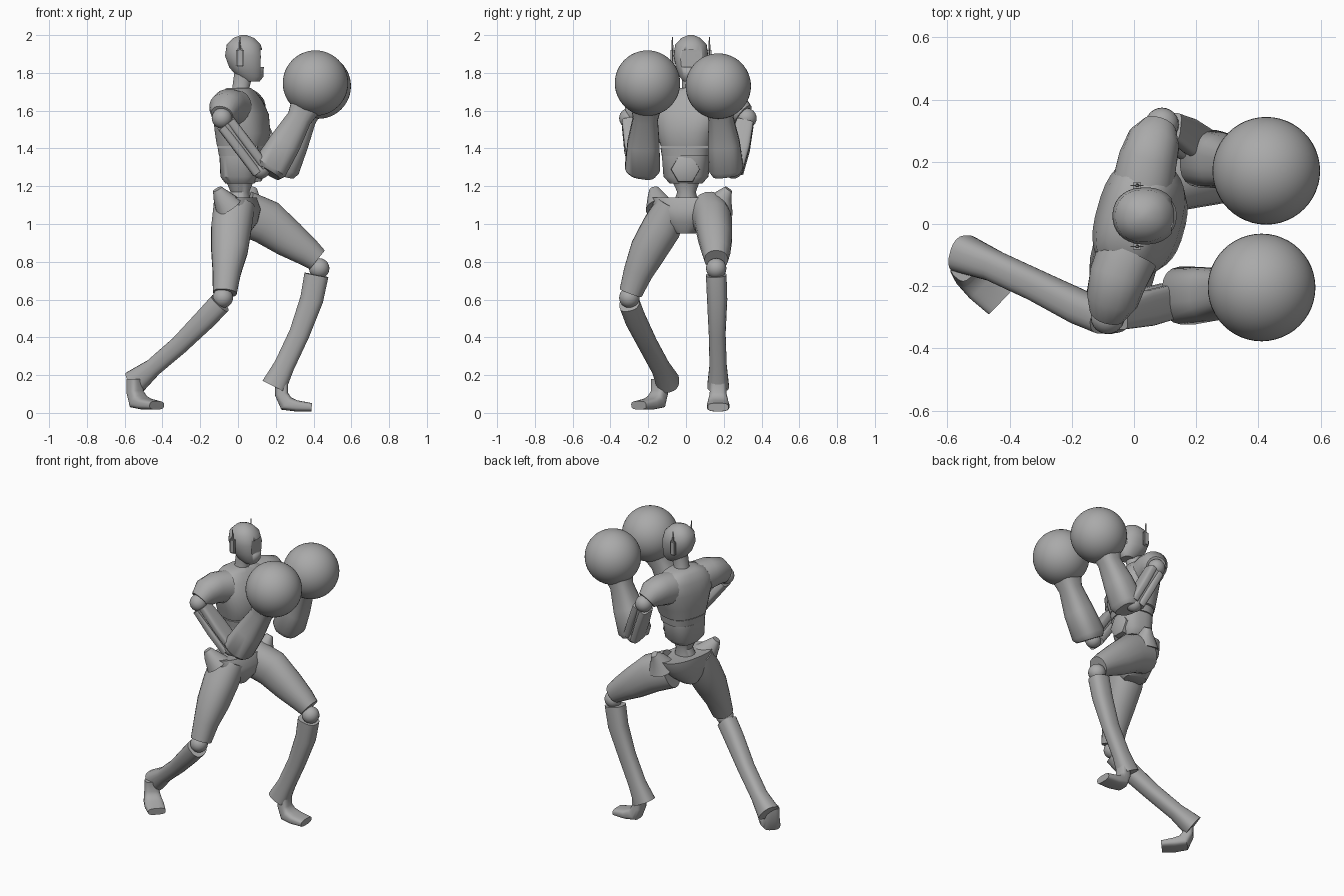
import bpy, bmesh, math
from mathutils import Vector

if "Cube" in bpy.data.objects:
    bpy.data.objects.remove(bpy.data.objects["Cube"], do_unlink=True)

grey = bpy.data.materials.new("plain grey")
grey.use_nodes = True
grey.diffuse_color = (0.4, 0.4, 0.4, 1)
grey.node_tree.nodes["Principled BSDF"].inputs["Base Color"].default_value = grey.diffuse_color

FORWARD = Vector((1, 0, 0))
SIDE = Vector((0, 1, 0))
UP = Vector((0, 0, 1))
CHEST_SIDE = Vector((0.27, 0.96, 0))


def finish(bm, name, angle=40):
    """Turn a bmesh into a smooth-shaded object with sharp creases kept."""
    bmesh.ops.recalc_face_normals(bm, faces=bm.faces[:])
    mesh = bpy.data.meshes.new(name)
    bm.to_mesh(mesh)
    bm.free()
    mesh.materials.append(grey)
    obj = bpy.data.objects.new(name, mesh)
    bpy.context.collection.objects.link(obj)
    bpy.ops.object.select_all(action="DESELECT")
    obj.select_set(True)
    bpy.context.view_layer.objects.active = obj
    bpy.ops.object.shade_smooth_by_angle(angle=math.radians(angle))
    return obj


def loft(name, stations, side=SIDE, axis=None, power=2.2, sides=20):
    """Skin rings (centre, half width along side, half depth) into a closed solid."""
    bm = bmesh.new()
    points = [Vector(s[0]) for s in stations]
    rings = []
    for i, (_, width, depth) in enumerate(stations):
        tangent = axis or points[min(i + 1, len(points) - 1)] - points[max(i - 1, 0)]
        tangent = tangent.normalized()
        u = (side - tangent * side.dot(tangent)).normalized()
        v = u.cross(tangent)
        ring = []
        for k in range(sides):
            t = math.tau * (k + 0.5) / sides
            c, s = math.cos(t), math.sin(t)
            a = math.copysign(abs(c) ** (2 / power), c) * width
            b = math.copysign(abs(s) ** (2 / power), s) * depth
            ring.append(bm.verts.new(points[i] + u * a + v * b))
        rings.append(ring)
    for low, high in zip(rings, rings[1:]):
        for k in range(sides):
            j = (k + 1) % sides
            bm.faces.new((low[k], low[j], high[j], high[k]))
    bm.faces.new(rings[0])
    bm.faces.new(rings[-1])
    return finish(bm, name)


def tube(name, points, radii, **options):
    return loft(name, [(p, r, r) for p, r in zip(points, radii)], **options)


def ball(name, centre, radius, segments=24):
    bm = bmesh.new()
    bmesh.ops.create_uvsphere(bm, u_segments=segments, v_segments=segments // 2, radius=radius)
    bmesh.ops.translate(bm, vec=centre, verts=bm.verts[:])
    return finish(bm, name)


def box(name, centre, size, bevel=0):
    bm = bmesh.new()
    bmesh.ops.create_cube(bm, size=1)
    bmesh.ops.scale(bm, vec=size, verts=bm.verts[:])
    bmesh.ops.translate(bm, vec=centre, verts=bm.verts[:])
    if bevel:
        bmesh.ops.bevel(bm, geom=bm.edges[:], offset=bevel, segments=2, affect="EDGES")
    return finish(bm, name)


# Head with a recessed face panel
head = loft("head", [
    ((0.075, 0.026, 1.755), 0.04, 0.04), ((0.065, 0.026, 1.78), 0.06, 0.07),
    ((0.045, 0.026, 1.83), 0.08, 0.092), ((0.035, 0.026, 1.89), 0.092, 0.104),
    ((0.03, 0.026, 1.95), 0.084, 0.09), ((0.03, 0.026, 1.985), 0.05, 0.055),
    ((0.03, 0.026, 2), 0.015, 0.015)], axis=UP, sides=32)
cutter = box("face_cutter", (0.14, 0.026, 1.875), (0.04, 0.11, 0.09))
cutter.hide_render = True
cut = head.modifiers.new("face_recess", "BOOLEAN")
cut.operation = "DIFFERENCE"
cut.object = cutter
bpy.context.view_layer.objects.active = head
bpy.ops.object.modifier_apply(modifier=cut.name)
bpy.data.objects.remove(cutter, do_unlink=True)

# Ear pads with thin aerials
for label, y in (("left", 0.124), ("right", -0.072)):
    box(label + "_ear_pad", (0.01, y, 1.88), (0.042, 0.02, 0.1), 0.008)
    tube(label + "_aerial", [(0.01, y, 1.92), (0.01, y, 1.99)], [0.006, 0.003],
         side=FORWARD, sides=8)

tube("neck", [(0.01, 0.025, 1.66), (0.015, 0.025, 1.72), (0.03, 0.026, 1.8)],
     [0.065, 0.046, 0.05], axis=UP)

# Torso
loft("chest", [
    ((0.02, 0.01, 1.41), 0.14, 0.125), ((0.025, 0.01, 1.48), 0.16, 0.14),
    ((0.015, 0.02, 1.58), 0.19, 0.137), ((0.005, 0.025, 1.65), 0.19, 0.112),
    ((0, 0.025, 1.7), 0.13, 0.085), ((0.005, 0.025, 1.72), 0.07, 0.06)],
    side=CHEST_SIDE, axis=UP, power=2.6, sides=32)
loft("midriff_band", [((0.02, 0.005, 1.36), 0.13, 0.115), ((0.02, 0.005, 1.405), 0.137, 0.122)],
     side=CHEST_SIDE, axis=UP, power=2.6, sides=32)
loft("abdomen", [
    ((0.01, 0, 1.215), 0.085, 0.075), ((0.01, 0, 1.25), 0.118, 0.1),
    ((0.015, 0, 1.36), 0.126, 0.11)],
    side=Vector((0.15, 0.98, 0)), axis=UP, power=2.8, sides=32)
tube("belly_plate", [(0.09, -0.003, 1.29), (0.122, -0.003, 1.29), (0.13, -0.003, 1.29)],
     [0.078, 0.075, 0.06], side=UP, power=2, sides=6)
tube("waist", [(0, 0, 1.08), (0.01, 0.003, 1.17), (0.01, 0, 1.23)],
     [0.075, 0.05, 0.075], axis=UP)

# Pelvis with raised hip corners
loft("pelvis", [
    ((-0.01, 0, 0.95), 0.05, 0.07), ((0, 0, 1.01), 0.13, 0.1),
    ((0, 0.015, 1.08), 0.19, 0.115), ((-0.01, 0.02, 1.14), 0.2, 0.1),
    ((0, 0.01, 1.13), 0.09, 0.06)],
    side=Vector((0.2, 0.98, 0)), axis=UP, power=2.4, sides=32)
tube("right_hip_corner", [(-0.05, -0.14, 1.09), (-0.09, -0.16, 1.15), (-0.11, -0.17, 1.185)],
     [0.075, 0.045, 0.025])
tube("left_hip_corner", [(0.06, 0.17, 1.08), (0.07, 0.2, 1.15), (0.08, 0.225, 1.185)],
     [0.085, 0.045, 0.022])

# Joint positions for each arm
ARMS = {
    "right": dict(
        sleeve=[(-0.02, -0.1, 1.61), (-0.05, -0.17, 1.62), (-0.07, -0.24, 1.61), (-0.085, -0.285, 1.575)],
        shoulder=(-0.085, -0.3, 1.56), elbow=(0.12, -0.245, 1.29),
        forearm=[(0.155, -0.235, 1.275), (0.17, -0.23, 1.3), (0.25, -0.225, 1.43),
                 (0.325, -0.215, 1.56), (0.365, -0.21, 1.64)],
        glove=(0.41, -0.204, 1.746)),
    "left": dict(
        sleeve=[(0.03, 0.13, 1.61), (0.045, 0.21, 1.62), (0.065, 0.27, 1.61), (0.08, 0.305, 1.58)],
        shoulder=(0.09, 0.32, 1.56), elbow=(0.21, 0.25, 1.29),
        forearm=[(0.225, 0.215, 1.265), (0.235, 0.21, 1.3), (0.29, 0.2, 1.43),
                 (0.35, 0.185, 1.56), (0.38, 0.18, 1.64)],
        glove=(0.425, 0.171, 1.73)),
}
for label, arm in ARMS.items():
    tube(label + "_sleeve", arm["sleeve"], [0.1, 0.095, 0.085, 0.06], side=FORWARD)
    ball(label + "_shoulder_joint", arm["shoulder"], 0.054)
    start, end = Vector(arm["shoulder"]), Vector(arm["elbow"])
    start = start.lerp(end, 0.1)
    # Upper arm made of a pair of long shells with a gap between them
    along = (end - start).normalized()
    across = along.cross(SIDE).normalized()
    for part, offset in (("front", 0.028), ("rear", -0.028)):
        shift = across * -offset
        path = [start + shift, start.lerp(end, 0.5) + shift, end + shift]
        loft(label + "_upper_arm_" + part,
             [(p, w, 0.025) for p, w in zip(path, (0.045, 0.058, 0.055))], power=4)
    tube(label + "_upper_arm_core", [start, end], [0.042, 0.042])
    ball(label + "_elbow_joint", end, 0.05)
    tube(label + "_forearm", arm["forearm"], [0.075, 0.094, 0.085, 0.066, 0.086], power=2.8)
    ball(label + "_glove", arm["glove"], 0.173, 48)

# Legs: the left one steps forward, the right one stretches back
loft("right_thigh", [
    ((-0.02, -0.07, 1.1), 0.09, 0.11), ((-0.035, -0.13, 0.98), 0.105, 0.108),
    ((-0.045, -0.2, 0.86), 0.098, 0.098), ((-0.06, -0.255, 0.74), 0.078, 0.075),
    ((-0.07, -0.293, 0.635), 0.062, 0.064)])
loft("left_thigh", [
    ((0.03, 0.12, 1.06), 0.1, 0.12), ((0.15, 0.145, 1.01), 0.1, 0.12),
    ((0.27, 0.155, 0.92), 0.09, 0.1), ((0.37, 0.16, 0.85), 0.075, 0.077),
    ((0.42, 0.16, 0.81), 0.062, 0.064)])
ball("right_knee_joint", (-0.08, -0.3, 0.61), 0.054)
ball("left_knee_joint", (0.43, 0.16, 0.765), 0.054)
loft("right_shin", [
    ((-0.095, -0.3, 0.58), 0.055, 0.06), ((-0.17, -0.27, 0.5), 0.055, 0.058),
    ((-0.31, -0.2, 0.36), 0.05, 0.05), ((-0.45, -0.135, 0.24), 0.05, 0.048),
    ((-0.55, -0.095, 0.16), 0.062, 0.068)], power=2.6)
loft("left_shin", [
    ((0.415, 0.16, 0.73), 0.055, 0.065), ((0.39, 0.165, 0.6), 0.054, 0.062),
    ((0.325, 0.165, 0.42), 0.045, 0.055), ((0.245, 0.17, 0.25), 0.046, 0.055),
    ((0.19, 0.17, 0.14), 0.058, 0.068)], power=2.6)

# Feet share one shape, placed by ankle position and heading
for label, ankle, heading in (("right", Vector((-0.545, -0.14, 0.01)), Vector((0.72, -0.69, 0))),
                              ("left", Vector((0.23, 0.17, 0)), FORWARD)):
    shape = [(0, 0.17, 0.042, 0.036), (0, 0.1, 0.045, 0.035), (0.025, 0.05, 0.055, 0.042),
             (0.08, 0.037, 0.06, 0.03), (0.16, 0.03, 0.055, 0.022)]
    loft(label + "_foot", [(ankle + heading * d + UP * z, w, h) for d, z, w, h in shape],
         side=UP.cross(heading), power=3.2)
